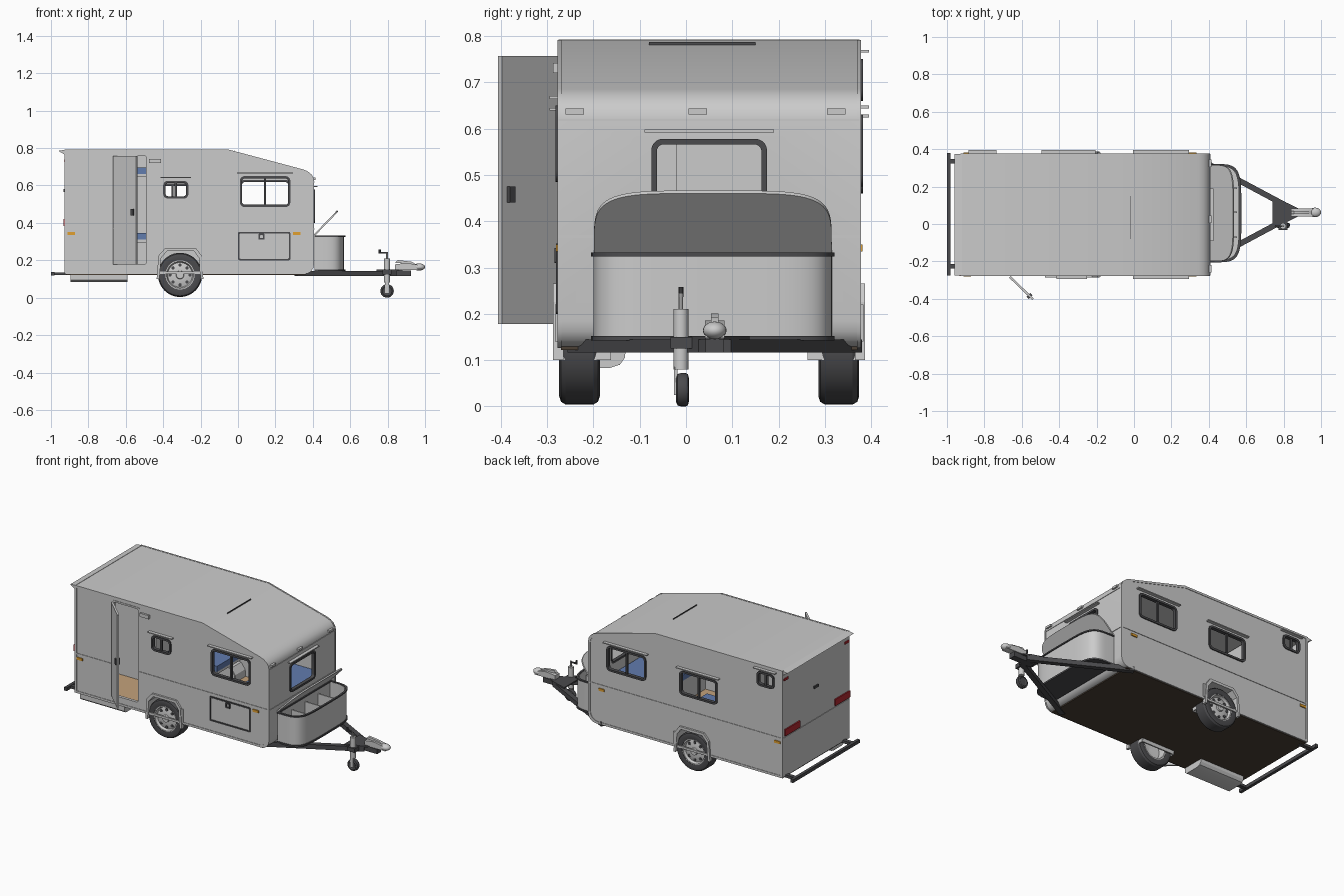
import bpy, bmesh
from math import sin, cos, pi, radians, atan2, hypot
from mathutils import Matrix, Vector

if "Cube" in bpy.data.objects:
    bpy.data.objects.remove(bpy.data.objects["Cube"])

def material(name, r, g, b):
    m = bpy.data.materials.new(name)
    m.diffuse_color = (r, g, b, 1)
    m.use_nodes = True
    m.node_tree.nodes["Principled BSDF"].inputs["Base Color"].default_value = m.diffuse_color
    return m

DARK = material("dark_grey", .07, .07, .075)
BLUE = material("blue_fabric", .12, .2, .42)
TAN = material("wood", .55, .36, .2)
BROWN = material("underside", .07, .05, .035)
ORANGE = material("amber", .75, .35, .03)
RED = material("red_lens", .45, .02, .03)
AXES = {'x': lambda u, v, w: (w, u, v), 'y': lambda u, v, w: (u, w, v), 'z': lambda u, v, w: (u, v, w)}

def finish(name, bm, mat):
    bmesh.ops.recalc_face_normals(bm, faces=bm.faces)
    me = bpy.data.meshes.new(name)
    bm.to_mesh(me)
    bm.free()
    ob = bpy.data.objects.new(name, me)
    bpy.context.collection.objects.link(ob)
    if mat:
        me.materials.append(mat)
    return ob

def skin(bm, a, b):
    for i in range(len(a)):
        j = (i + 1) % len(a)
        bm.faces.new((a[i], a[j], b[j], b[i]))

def prism(name, axis, pts, w0, w1, hole=None, mat=None):
    bm = bmesh.new()
    ring = lambda ps, w: [bm.verts.new(AXES[axis](u, v, w)) for u, v in ps]
    a, b = ring(pts, w0), ring(pts, w1)
    skin(bm, a, b)
    if hole:
        c, d = ring(hole, w0), ring(hole, w1)
        skin(bm, c, d)
        skin(bm, a, c)
        skin(bm, b, d)
    else:
        bm.faces.new(a)
        bm.faces.new(b)
    return finish(name, bm, mat)

def box(name, x0, x1, y0, y1, z0, z1, mat=None):
    return prism(name, 'z', [(x0, y0), (x1, y0), (x1, y1), (x0, y1)], z0, z1, mat=mat)

def lathe(name, prof, cx, cy, cz, mat=None, seg=40):
    # closed (radius, y offset) profile spun about the y axis
    bm = bmesh.new()
    rings = [[bm.verts.new((cx + r * cos(2*pi*i/seg), cy + h, cz + r * sin(2*pi*i/seg)))
              for i in range(seg)] for r, h in prof]
    for k in range(len(rings)):
        skin(bm, rings[k], rings[(k + 1) % len(rings)])
    return finish(name, bm, mat)

def circle(cx, cy, r, n=20):
    return [(cx + r * cos(2*pi*i/n), cy + r * sin(2*pi*i/n)) for i in range(n)]

def rounded(u0, u1, v0, v1, r, n=5):
    out = []
    for k, (cu, cv) in enumerate([(u1-r, v1-r), (u0+r, v1-r), (u0+r, v0+r), (u1-r, v0+r)]):
        out += [(cu + r*cos(pi/2*(k + i/n)), cv + r*sin(pi/2*(k + i/n))) for i in range(n + 1)]
    return out

def scaled(pts, cu, cv, su, sv):
    return [(cu + (u-cu)*su, cv + (v-cv)*sv) for u, v in pts]

def cut(ob, cutters):
    bpy.context.view_layer.objects.active = ob
    for c in cutters:
        m = ob.modifiers.new("cut", 'BOOLEAN')
        m.operation, m.solver, m.object = 'DIFFERENCE', 'EXACT', c
        bpy.ops.object.modifier_apply(modifier=m.name)

Y0, Y1, FX, C = -.275, .375, .405, .062

# hollow body shell
profile = [(-.925, .128), (-.925, .79), (-.05, .79), (.345, .685), (.37, .675), (.39, .659),
           (.402, .64), (FX, .62), (FX, .185), (.401, .162), (.39, .143), (.373, .132), (.355, .128)]
body = prism("body_shell", 'y', profile, Y0, Y1)
underside = box("underside_panel", -.92, .36, Y0 + .005, Y1 - .005, .122, .13, BROWN)
floor = box("cabin_floor", -.912, .38, Y0 + .01, Y1 - .01, .14, .175, TAN)
cavity = prism("cavity_cutter", 'y', scaled(profile, -.26, .46, .978, .955), Y0 + .013, Y1 - .013)
cutters = [cavity]

# windows with frames, dividers and rain visors
def window(name, axis, w, out, u0, u1, v0, v1, bar=True):
    outer = rounded(u0, u1, v0, v1, .025)
    inner = rounded(u0 + .012, u1 - .012, v0 + .012, v1 - .012, .015)
    cutters.append(prism(name + "_cutter", axis, rounded(u0 + .005, u1 - .005, v0 + .005, v1 - .005, .02),
                         w - .04, w + .04))
    prism(name + "_frame", axis, outer, w - out*.015, w + out*.007, inner, DARK)
    m = (u0 + u1) / 2
    if bar:
        prism(name + "_divider", axis, [(m-.006, v0+.008), (m+.006, v0+.008), (m+.006, v1-.008), (m-.006, v1-.008)],
              w - out*.008, w + out*.004, mat=DARK)
    prism(name + "_visor", axis, [(u0-.015, v1+.014), (u1+.015, v1+.014), (u1+.015, v1+.02), (u0-.015, v1+.02)],
          w - out*.005, w + out*.02)

window("right_front_window", 'y', Y0, -1, .01, .28, .485, .65)
window("right_small_window", 'y', Y0, -1, -.4, -.265, .53, .625)
window("left_front_window", 'y', Y1, 1, .01, .28, .475, .63)
window("left_middle_window", 'y', Y1, 1, -.48, -.22, .46, .61)
window("left_rear_window", 'y', Y1, 1, -.87, -.75, .66, .75)
window("front_window", 'x', FX, 1, -.075, .175, .4, .578, False)

# door opening, frame and open door
cutters.append(box("door_cutter", -.66, -.49, Y0 - .05, Y0 + .05, .178, .76))
prism("door_frame", 'y', rounded(-.668, -.482, .17, .768, .01), Y0 - .003, Y0 + .015,
      rounded(-.658, -.492, .18, .758, .008))
swing = Matrix.Translation((-.66, Y0 - .003, 0)) @ Matrix.Rotation(radians(-44), 4, 'Z')
for ob in (box("door", 0, .172, -.012, 0, .178, .757),
           box("door_handle", .138, .156, -.02, .008, .44, .475, DARK)):
    ob.matrix_world = swing

# wheel arches, liners and wheels
arch = [(-.435, .1), (-.425, .225), (-.39, .265), (-.225, .265), (-.195, .225), (-.185, .1)]
inner_arch = scaled(arch, -.31, .1, .88, .9)
for side, wy, s in (("right", Y0, -1), ("left", Y1, 1)):
    cutters.append(prism("arch_cutter", 'y', inner_arch, wy + s*.05, wy - s*.11))
    prism(side + "_wheel_arch", 'y', arch + inner_arch[::-1], wy + s*.012, wy - s*.01)
    prism(side + "_arch_liner", 'y', scaled(arch, -.31, .1, .92, .94) + inner_arch[::-1], wy, wy - s*.11)
    prism(side + "_arch_back", 'y', scaled(inner_arch, -.31, .1, 1.02, 1.02), wy - s*.105, wy - s*.113)
    box(side + "_mud_guard", -.207, -.18, wy - .008, wy + .008, .14, .22)
    wc = (-.31, wy - s*.045, .122)
    lathe(side + "_tire", [(.078, -.04), (.1, -.044), (.112, -.04), (.118, -.03), (.118, .03),
                           (.112, .04), (.1, .044), (.078, .04)], *wc, DARK, 48)
    lathe(side + "_rim", [(.08, s*.038), (.072, s*.038), (.066, s*.022), (.038, s*.03), (.022, s*.03), (.02, s*.04),
                          (.001, s*.04), (.001, s*.01), (.066, s*.005), (.07, -s*.038), (.08, -s*.038)], *wc)
    for i in range(8):
        a = 2*pi*i/8
        prism(side + "_rim_hole", 'y', circle(wc[0] + .053*cos(a), wc[2] + .053*sin(a), .009, 12),
              wc[1] + s*.015, wc[1] + s*.029, mat=DARK)
cut(body, cutters)
arches = [c for c in cutters if c.name.startswith("arch")]
cut(underside, arches)
cut(floor, arches)
for c in cutters:
    bpy.data.objects.remove(c)

# corner trim, belt rails, rear roof lip
for side, a, b in (("right", Y0 - .003, Y0 + .006), ("left", Y1 - .006, Y1 + .003)):
    prism(side + "_corner_trim", 'y', scaled(profile, -.26, .46, 1.003, 1.005), a, b,
          scaled(profile, -.26, .46, .982, .965))
    for x0, x1 in ([(-.925, -.668), (-.482, FX)] if side == "right" else [(-.925, FX)]):
        box(side + "_belt_rail", x0, x1, a, b, .366, .373)
box("front_belt_rail", FX - .003, FX + .003, Y0, Y1, .364, .37)
box("front_nose_rail", FX - .003, FX + .003, Y0, Y1, .616, .621)
box("rear_belt_rail", -.928, -.92, Y0, Y1, .366, .373)
prism("rear_roof_lip", 'y', [(-.96, .785), (-.92, .792), (-.92, .76)], Y0, Y1)
box("roof_seam", -.02, -.015, -.08, .15, .78, .787, DARK)

# side hatch, lights and rear fittings
prism("cargo_hatch_frame", 'y', rounded(0, .28, .2, .352, .008), Y0 - .006, Y0 + .002,
      rounded(.008, .272, .208, .344, .006), DARK)
box("cargo_hatch_panel", .01, .27, Y0 - .003, Y0 + .002, .21, .342)
prism("hatch_latch", 'y', rounded(.11, .142, .31, .342, .004), Y0 - .009, Y0, rounded(.118, .134, .318, .334, .003), DARK)
box("entry_light", -.475, -.412, Y0 - .012, Y0, .72, .742)
for x in (-.892, .315):
    for y in (Y0, Y1):
        box("side_marker", x - .02, x + .02, y - .006, y + .006, .335, .35, ORANGE)
for y in (-.24, .025, .325):
    box("nose_marker", .39, .414, y - .02, y + .02, .63, .643)
for y, top in ((-.205, -.25), (.285, .345)):
    box("tail_light", -.933, -.92, y - .072, y + .072, .382, .422, RED)
    box("rear_marker", -.931, -.92, top - .02, top + .02, .725, .738, RED)
box("rear_latch", -.932, -.92, .03, .07, .565, .58, DARK)

# rear bumper and underfloor tank
box("rear_bumper", -1, -.982, Y0, Y1 + .005, .118, .138, DARK)
for y in (-.225, .335):
    box("bumper_bracket", -.985, -.9, y - .012, y + .012, .12, .136, DARK)
prism("underfloor_tank", 'x', [(Y0 + .005, .125), (Y0 + .005, .095), (-.255, .083), (-.165, .083),
                               (-.143, .09), (-.132, .105), (-.13, .125)], -.895, -.59)

# cabin: washroom walls, bunks, front bed
box("washroom_side_wall", -.91, -.55, -.02, -.01, .17, .775)
box("washroom_end_wall", -.56, -.55, -.02, .36, .17, .775)
for z in (.31, .66):
    box("bunk_mattress", -.54, -.2, .08, .36, z, z + .035, BLUE)
    box("bunk_base", -.54, -.2, .08, .36, z - .015, z)
box("front_bed_base", .05, .385, -.26, .36, .175, .31)
box("front_bed_mattress", .05, .385, -.255, .355, .31, .345, BLUE)

# drawbar, coupler
for s in (-1, 1):
    p, q = Vector((.31, C + s*.305)), Vector((.84, C + s*.022))
    n = Vector((q.y - p.y, p.x - q.x)).normalized() * .015
    prism("drawbar_beam", 'z', [p + n, q + n, q - n, p - n], .116, .144, mat=DARK)
box("drawbar_tongue", .78, .925, C - .02, C + .02, .116, .146, DARK)
prism("drawbar_plate", 'z', [(.74, C - .075), (.82, C - .05), (.88, C - .02), (.88, C + .02), (.82, C + .05),
                             (.74, C + .075)], .144, .152, mat=DARK)
prism("coupler", 'y', [(.84, .15), (.84, .178), (.9, .186), (.95, .178), (.98, .17), (.98, .148)], C - .021, C + .021)
prism("coupler_handle", 'y', [(.84, .187), (.855, .201), (.93, .192), (.95, .178), (.9, .182)], C - .008, C + .008)
bm = bmesh.new()
bmesh.ops.create_uvsphere(bm, u_segments=20, v_segments=12, radius=.032,
                          matrix=Matrix.Translation((.968, C, .164)) @ Matrix.Diagonal((1, .8, .6, 1)))
finish("coupler_nose", bm, None)

# jockey wheel
JX, JY = .797, -.011
prism("jack_tube", 'z', circle(JX, JY, .016), .08, .21)
prism("jack_shaft", 'z', circle(JX, JY, .005, 10), .2, .245)
box("jack_crank", .755, JX + .004, JY - .004, JY + .004, .236, .243, DARK)
prism("jack_grip", 'z', circle(.758, JY, .006, 10), .236, .258, mat=DARK)
box("jack_clamp", JX - .025, JX + .025, JY - .022, JY + .035, .125, .15, DARK)
box("jack_fork", JX - .01, JX + .01, -.026, -.018, .025, .085)
lathe("jack_wheel", [(.001, -.012), (.02, -.012), (.026, -.016), (.034, -.012), (.036, -.005), (.036, .005),
                     (.034, .01), (.026, .012), (.02, .008), (.001, .008)], JX, -.006, .036, DARK, 28)

# front storage box with open lid
def bow(depth, half, n=32):
    p = lambda v: abs(v) ** .42
    return [(.41 + depth * p(sin(pi*i/n)) * (sin(pi*i/n) > 1e-6),
             C - .004 + half * p(cos(pi*i/n)) * (1 if i < n/2 else -1)) for i in range(n + 1)]
plan = bow(.158, .258)
prism("storage_box_walls", 'z', plan, .15, .328, scaled(plan, .485, C, .9, .965))
prism("storage_box_floor", 'z', plan, .146, .156)
prism("storage_box_base_rim", 'z', bow(.164, .263), .142, .152, mat=DARK)
rim = bow(.164, .263)
prism("storage_box_top_rim", 'z', rim, .324, .332, scaled(rim, .485, C, .87, .95), DARK)
for y in (-.07, C, .19):
    box("storage_divider", .415, .55, y - .004, y + .004, .155, .3)
lid = prism("storage_lid", 'z', bow(.178, .257), 0, .009)
lid.matrix_world = (Matrix.Translation((.412, 0, .332)) @ Matrix.Rotation(radians(-46), 4, 'Y')
                    @ Matrix.Translation((-.41, 0, 0)))

# smooth curved parts while keeping edges sharp
bpy.ops.object.select_all(action='SELECT')
bpy.context.view_layer.objects.active = body
bpy.ops.object.shade_smooth_by_angle(angle=radians(30))
